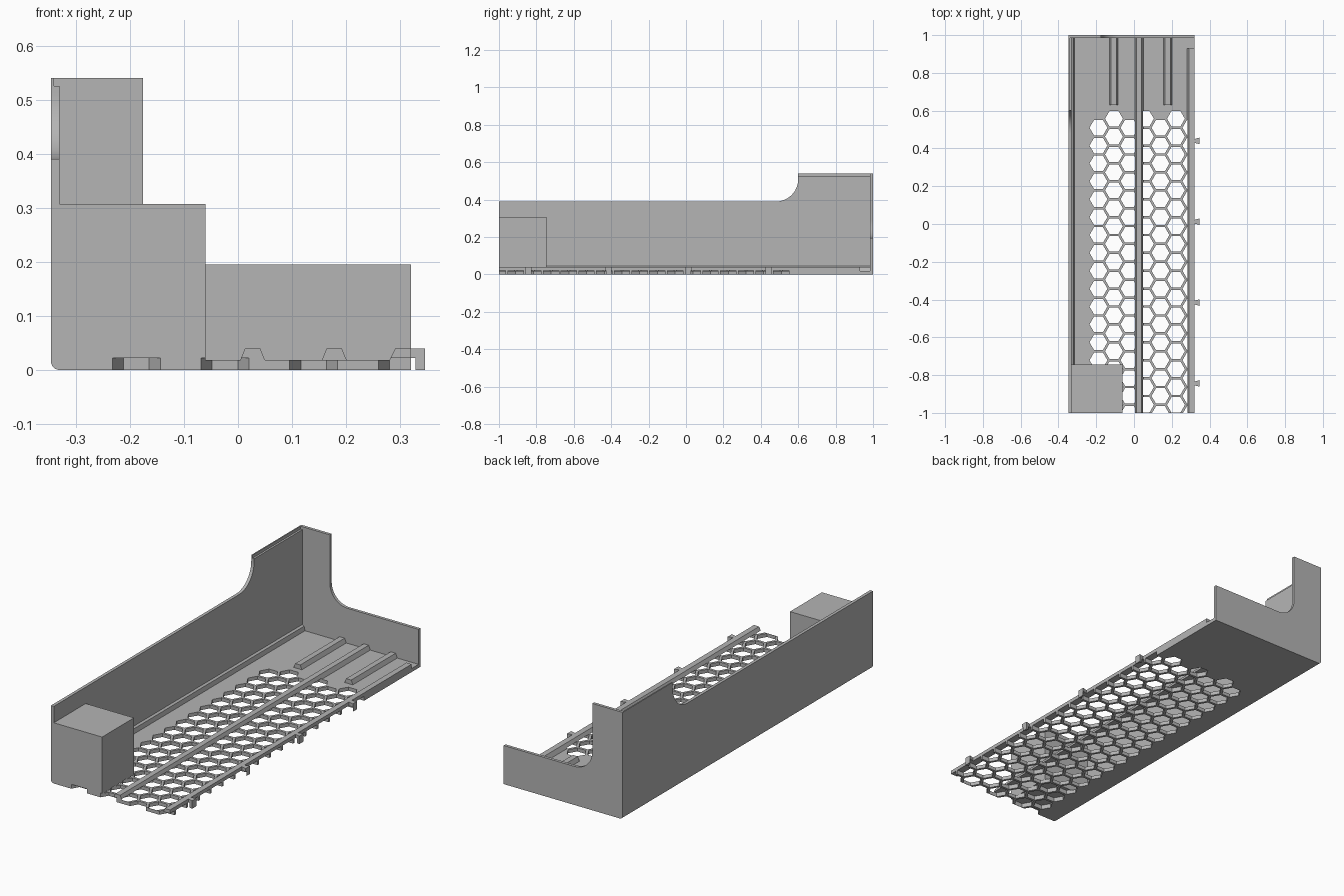
import bpy, bmesh, math
from mathutils import Vector

if "Cube" in bpy.data.objects:
    bpy.data.objects.remove(bpy.data.objects["Cube"])

grey = bpy.data.materials.new("plain grey")
grey.use_nodes = True
colour = (0.46, 0.46, 0.46, 1)
grey.diffuse_color = colour
grey.node_tree.nodes["Principled BSDF"].inputs["Base Color"].default_value = colour

# How a 2D profile point plus a depth maps into space, per extrusion axis
AXES = {
    "x": lambda p, d: (d, p[0], p[1]),
    "y": lambda p, d: (p[0], d, p[1]),
    "z": lambda p, d: (p[0], p[1], d),
}


def prism(name, outlines, axis, start, end):
    """Extrude one or more closed outlines along an axis."""
    bm = bmesh.new()
    depth = Vector(AXES[axis]((0, 0), end - start))
    for outline in outlines:
        face = bm.faces.new([bm.verts.new(AXES[axis](p, start)) for p in outline])
        new = bmesh.ops.extrude_face_region(bm, geom=[face])["geom"]
        bmesh.ops.translate(bm, vec=depth, verts=[v for v in new if isinstance(v, bmesh.types.BMVert)])
    bmesh.ops.recalc_face_normals(bm, faces=bm.faces)
    mesh = bpy.data.meshes.new(name)
    bm.to_mesh(mesh)
    bm.free()
    mesh.materials.append(grey)
    obj = bpy.data.objects.new(name, mesh)
    bpy.context.collection.objects.link(obj)
    return obj


def rect(u0, u1, v0, v1):
    return [(u0, v0), (u1, v0), (u1, v1), (u0, v1)]


def arc(cu, cv, radius, a0, a1, steps=12):
    angles = [math.radians(a0 + (a1 - a0) * i / steps) for i in range(steps + 1)]
    return [(cu + radius * math.cos(a), cv + radius * math.sin(a)) for a in angles]


LEFT, INNER, RIGHT = -0.346, -0.33, 0.32
FLOOR, RAIL_TOP, BACK = 0.018, 0.04, 0.985

# Floor plate with a rounded lower edge under the long wall
floor = prism("floor", [arc(LEFT + 0.016, 0.016, 0.016, 180, 270, 6)
                        + [(RIGHT, 0), (RIGHT, FLOOR), (LEFT, FLOOR)]], "y", -1, 1)

# Long side wall sweeping up to the tall rear, with a thin lip on top
long_wall = prism("long_wall", [[(-1, FLOOR), (1, FLOOR), (1, 0.525), (0.6, 0.525)]
                                + arc(0.48, 0.51, 0.12, 0, -90) + [(-1, 0.39)]], "x", LEFT, INNER)
prism("wall_lip", [rect(0.6, 1, 0.525, 0.54)], "x", LEFT, -0.34)

# Back wall stepping down through a fillet
back_wall = prism("back_wall", [[(-0.34, FLOOR), (RIGHT, FLOOR), (RIGHT, 0.195)]
                                + arc(-0.076, 0.295, 0.1, 270, 180)
                                + [(-0.176, 0.54), (-0.34, 0.54)]], "y", BACK, 1)

# Skirting rib where the long wall meets the floor
prism("skirting_rib", [[(INNER, FLOOR), (-0.315, FLOOR), (-0.32, 0.04), (INNER, 0.046)]], "y", -0.75, BACK)

# Corner block
block = prism("corner_block", [rect(INNER, -0.06, FLOOR, 0.307)], "y", -1, -0.745)


# Floor rails with sloped sides
def rail(name, x, start):
    return prism(name, [[(x - 0.023, FLOOR), (x + 0.023, FLOOR),
                         (x + 0.014, RAIL_TOP), (x - 0.014, RAIL_TOP)]], "y", start, BACK)


centre_rail = rail("centre_rail", 0.027, -1)
rail("left_short_rail", -0.107, 0.63)
rail("right_short_rail", 0.178, 0.63)
edge_rail = prism("edge_rail", [[(0.28, FLOOR), (RIGHT, FLOOR),
                                 (RIGHT, RAIL_TOP), (0.291, RAIL_TOP)]], "y", -1, 0.93)

# Dovetail pegs along the open edge
pegs = prism("edge_pegs", [[(RIGHT, y - 0.01), (0.346, y - 0.017), (0.346, y + 0.017), (RIGHT, y + 0.01)]
                           for y in (0.44, 0.012, -0.416, -0.844)], "z", 0, RAIL_TOP)

# Honeycomb of hexagonal openings
pitch, flat = 0.0947, 0.082
cells = []
for column in range(7):
    x = -0.188 + column * pitch * math.sqrt(3) / 2
    top = 0.51 if column % 2 == 0 else 0.51 + pitch / 2
    for row in range(18):
        y = top - row * pitch
        if y > -1.04:
            cells.append(arc(x, y, flat / math.sqrt(3), 0, 300, 5))
cutter = prism("honeycomb_cutter", cells, "z", -0.01, 0.022)
cutter.hide_render = True

for part in (floor, block, centre_rail, edge_rail, pegs):
    cut = part.modifiers.new("honeycomb", "BOOLEAN")
    cut.operation = "DIFFERENCE"
    cut.solver = "EXACT"
    cut.object = cutter
    bpy.context.view_layer.objects.active = part
    bpy.ops.object.modifier_apply(modifier=cut.name)
bpy.data.objects.remove(cutter)

# Smooth the curved sweeps, keep the edges crisp
bpy.ops.object.select_all(action="DESELECT")
for part in (long_wall, back_wall, floor):
    part.select_set(True)
    bpy.context.view_layer.objects.active = part
bpy.ops.object.shade_smooth_by_angle(angle=math.radians(25))
